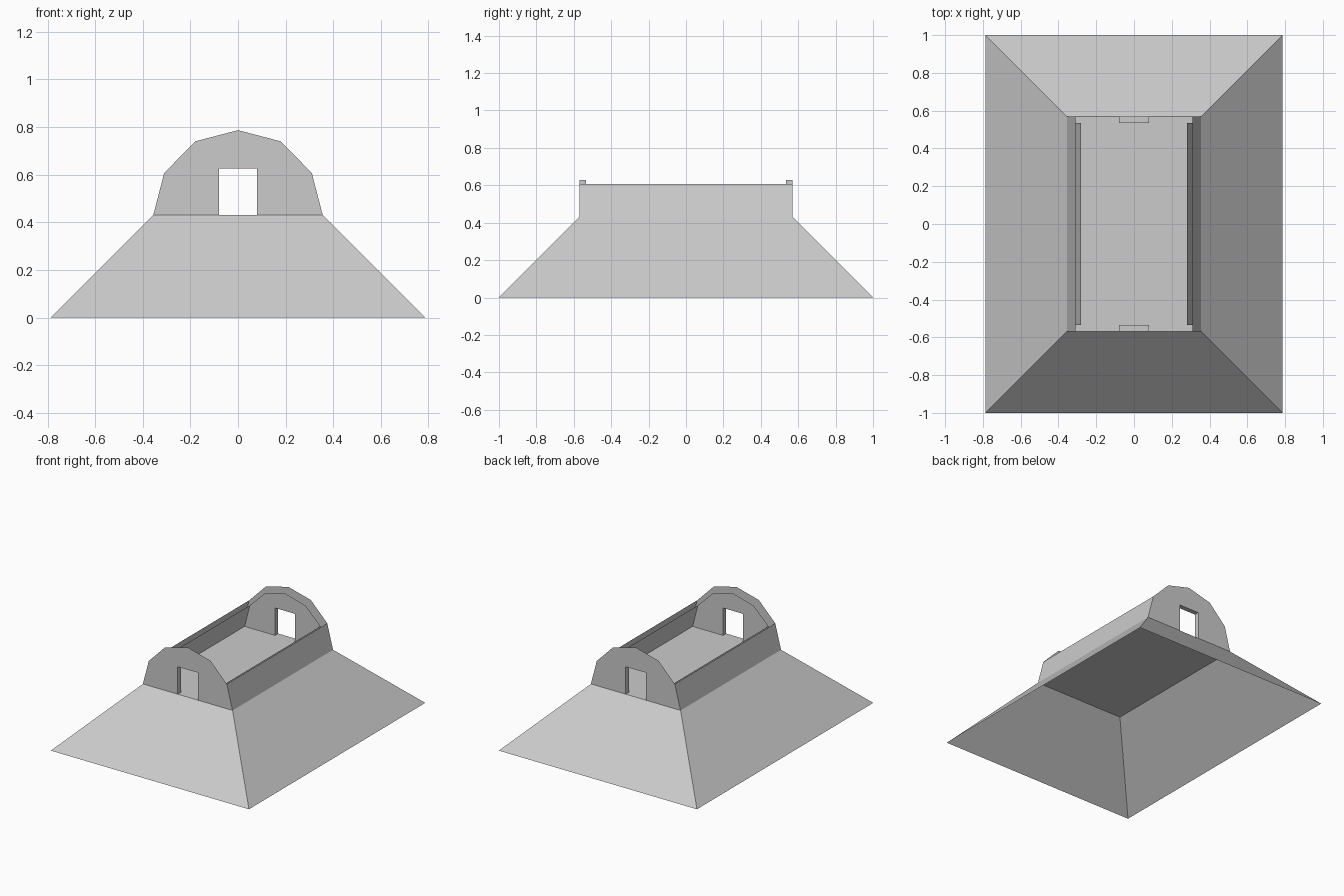
import bpy
from mathutils import Vector

cube = bpy.data.objects.get("Cube")
if cube:
    bpy.data.objects.remove(cube)

stone = bpy.data.materials.new("pale grey")
stone.use_nodes = True
GREY = (0.6, 0.6, 0.6, 1)
stone.diffuse_color = GREY
stone.node_tree.nodes["Principled BSDF"].inputs["Base Color"].default_value = GREY

# Main sizes
BASE_X, BASE_Y = 0.787, 1.0
FLOOR = 0.43
OUT_Y, IN_Y = 0.57, 0.535
DOOR_X, DOOR_Z = 0.08, 0.627
# Half profiles of the barrel, from the floor up to the apex
OUTER = [(0.356, FLOOR), (0.31, 0.607), (0.18, 0.74), (0, 0.787)]
INNER = [(0.322, FLOOR), (0.28, 0.592), (0.163, 0.708), (0, 0.752)]


def sheets(name, faces):
    """Make an object from (corner list, facing direction) pairs."""
    verts, polys = [], []
    for corners, facing in faces:
        pts = [Vector(c) for c in corners]
        normal = Vector()
        for a, b in zip(pts, pts[1:] + pts[:1]):
            normal += a.cross(b)
        if normal.dot(Vector(facing)) < 0:
            pts.reverse()
        polys.append(range(len(verts), len(verts) + len(pts)))
        verts += pts
    mesh = bpy.data.meshes.new(name)
    mesh.from_pydata(verts, [], [list(p) for p in polys])
    mesh.materials.append(stone)
    obj = bpy.data.objects.new(name, mesh)
    bpy.context.collection.objects.link(obj)
    return obj


def gable(profile, y):
    """Arched end outline with a doorway notch."""
    right = [(DOOR_X, DOOR_Z), (DOOR_X, FLOOR)] + profile
    left = [(-x, z) for x, z in reversed(right[:-1])]
    return [(x, y, z) for x, z in right + left]


def side(profile, s, y):
    """Leaning side wall between the two gables."""
    (x0, z0), (x1, z1) = profile[:2]
    return [(s * x0, -y, z0), (s * x0, y, z0), (s * x1, y, z1), (s * x1, -y, z1)]


# Sloping earth bank, open underneath
fx = OUTER[0][0]
bank = []
for s in (-1, 1):
    bank.append(([(-BASE_X, s * BASE_Y, 0), (BASE_X, s * BASE_Y, 0),
                  (fx, s * OUT_Y, FLOOR), (-fx, s * OUT_Y, FLOOR)], (0, s, 1)))
    bank.append(([(s * BASE_X, -BASE_Y, 0), (s * BASE_X, BASE_Y, 0),
                  (s * fx, OUT_Y, FLOOR), (s * fx, -OUT_Y, FLOOR)], (s, 0, 1)))
sheets("sloped_bank", bank)

# Floor
sheets("floor", [([(-fx, -OUT_Y, FLOOR), (fx, -OUT_Y, FLOOR),
                   (fx, OUT_Y, FLOOR), (-fx, OUT_Y, FLOOR)], (0, 0, 1))])

for s, end, flank in ((-1, "front", "right"), (1, "back", "left")):
    # Arched end walls: outer and inner skins, open along the rim
    sheets(end + "_gable", [(gable(OUTER, s * OUT_Y), (0, s, 0)),
                            (gable(INNER, s * IN_Y), (0, -s, 0))])
    # Doorway jambs and lintel
    ya, yb = s * IN_Y, s * OUT_Y
    frame = [([(-DOOR_X, ya, DOOR_Z), (DOOR_X, ya, DOOR_Z),
               (DOOR_X, yb, DOOR_Z), (-DOOR_X, yb, DOOR_Z)], (0, 0, -1))]
    for x in (-DOOR_X, DOOR_X):
        frame.append(([(x, ya, FLOOR), (x, yb, FLOOR),
                       (x, yb, DOOR_Z), (x, ya, DOOR_Z)], (-x, 0, 0)))
    sheets(end + "_doorway", frame)
    # Side walls: outer and inner skins
    sheets(flank + "_wall", [(side(OUTER, s, OUT_Y), (s, 0, 0)),
                             (side(INNER, s, IN_Y), (-s, 0, 0))])
